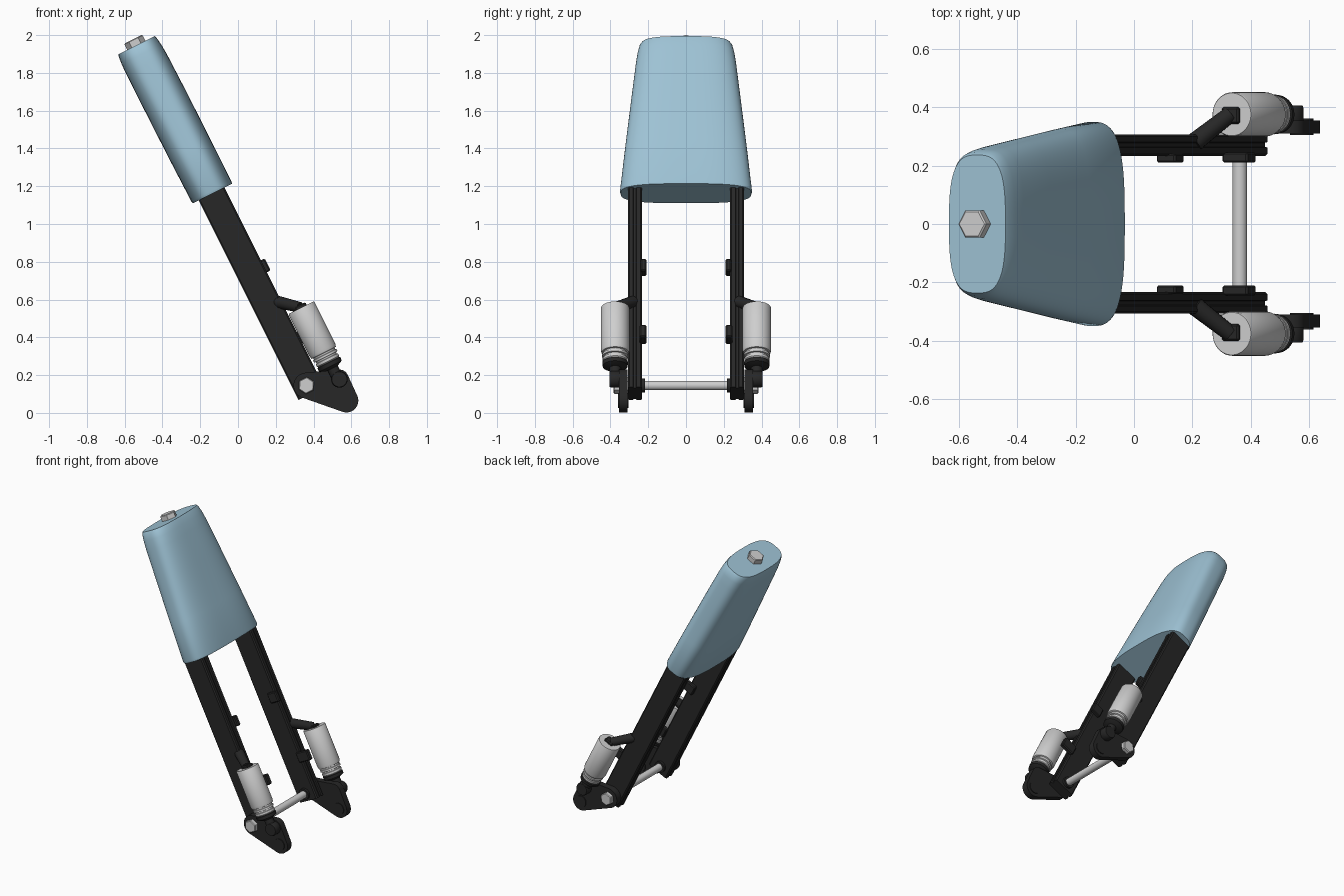
import bpy, bmesh, math
from mathutils import Vector, Matrix

if "Cube" in bpy.data.objects:
    bpy.data.objects.remove(bpy.data.objects["Cube"])

# Leaning frame: local x = forward of the leg, y = sideways, z = up along the leg
A = math.atan(0.5)
C, S = math.cos(A), math.sin(A)
FRAME = Matrix(((C, 0, -S, 0.362), (0, 1, 0, 0), (S, 0, C, 0.145), (0, 0, 0, 1)))


def material(name, rgb):
    m = bpy.data.materials.new(name)
    m.diffuse_color = (*rgb, 1)
    m.use_nodes = True
    m.node_tree.nodes["Principled BSDF"].inputs["Base Color"].default_value = m.diffuse_color
    return m


BLUE = material("soft blue", (0.34, 0.54, 0.66))
BLACK = material("black", (0.02, 0.02, 0.02))
GREY = material("light grey", (0.62, 0.62, 0.62))


def finish(name, bm, mat):
    bm.transform(FRAME)
    bmesh.ops.recalc_face_normals(bm, faces=bm.faces)
    me = bpy.data.meshes.new(name)
    bm.to_mesh(me)
    bm.free()
    me.materials.append(mat)
    ob = bpy.data.objects.new(name, me)
    bpy.context.collection.objects.link(ob)
    bpy.ops.object.select_all(action='DESELECT')
    ob.select_set(True)
    bpy.context.view_layer.objects.active = ob
    bpy.ops.object.shade_smooth_by_angle(angle=math.radians(35))
    return ob


def loft(name, rings, mat):
    """Skin a list of equally long point rings and cap both ends."""
    bm = bmesh.new()
    vs = [[bm.verts.new(p) for p in r] for r in rings]
    n = len(vs[0])
    for a, b in zip(vs, vs[1:]):
        for i in range(n):
            j = (i + 1) % n
            bm.faces.new((a[i], a[j], b[j], b[i]))
    bm.faces.new(vs[0][::-1])
    bm.faces.new(vs[-1])
    return finish(name, bm, mat)


def lathe(name, p0, axis, steps, mat, n=32):
    """Turned part: steps are (distance along axis, radius)."""
    p0, axis = Vector(p0), Vector(axis).normalized()
    side = axis.cross(Vector((0, 1, 0)))
    if side.length < 0.01:
        side = Vector((1, 0, 0))
    side.normalize()
    up = axis.cross(side)
    ang = [2 * math.pi * i / n for i in range(n)]
    loft(name, [[p0 + axis * d + (side * math.cos(a) + up * math.sin(a)) * r for a in ang]
                for d, r in steps], mat)


def box(name, x, y, z, mat, bevel=0.006):
    bm = bmesh.new()
    bmesh.ops.create_cube(bm, size=1)
    for v in bm.verts:
        v.co = [(r[0] + r[1]) / 2 + c * (r[1] - r[0]) for c, r in zip(v.co, (x, y, z))]
    bmesh.ops.bevel(bm, geom=bm.edges[:], offset=bevel, segments=1, affect='EDGES')
    finish(name, bm, mat)


def oval(s, a, b, t, n=96, p=3.0):
    pts = []
    for i in range(n):
        w = 2 * math.pi * i / n
        c, d = math.cos(w), math.sin(w)
        pts.append((t + math.copysign(abs(c) ** (2 / p), c) * b,
                    math.copysign(abs(d) ** (2 / p), d) * a, s))
    return pts


# Shroud over the upper legs
loft("upper_cover", [oval(*r) for r in (
    (1.132, 0.345, 0.116, 0.01), (1.145, 0.349, 0.119, 0.01), (1.4, 0.322, 0.121, 0.008),
    (1.7, 0.288, 0.121, 0.006), (1.9, 0.265, 0.120, 0.004), (1.96, 0.256, 0.117, 0.003),
    (2.0, 0.246, 0.112, 0.002), (2.013, 0.236, 0.108, 0.002))], BLUE)

# Hex bolt on top of the cover
lathe("top_bolt", (0, 0, 2.0), (0, 0, 1), ((0, 0.054), (0.045, 0.054), (0.05, 0.048)), GREY, 6)

# Axle joining both legs
lathe("axle", (0, -0.25, 0), (0, 1, 0), ((0, 0.025), (0.5, 0.025)), GREY)

for side, k in (("left", 1), ("right", -1)):
    def yr(a, b):
        return sorted((k * a, k * b))

    # Leg rail with a groove down its front and back faces
    half = [(-0.072, 0.24), (-0.072, 0.262), (-0.062, 0.264), (-0.062, 0.278), (-0.072, 0.28),
            (-0.072, 0.3), (-0.064, 0.307)]
    prof = [(-0.064, 0.233)] + half + [(0.009 - x, y) for x, y in reversed(half)] + [(0.073, 0.233)]
    loft(side + "_leg", [[(x, y * k, s) for x, y in prof] for s in (-0.05, 1.2)], BLACK)

    # Inner tabs and axle bushing
    box(side + "_upper_tab", (0.03, 0.103), yr(0.21, 0.24), (0.63, 0.7), BLACK)
    box(side + "_lower_tab", (0.07, 0.167), yr(0.21, 0.245), (0.207, 0.277), BLACK)
    lathe(side + "_bushing", (0, k * 0.217, 0), (0, k, 0), ((0, 0.038), (0.025, 0.038)), BLACK)

    # Ankle plate: hull of three discs
    bm = bmesh.new()
    for cx, cz, r in ((0, 0, 0.068), (0.171, -0.047, 0.05), (0.154, -0.166, 0.063)):
        for i in range(48):
            w = 2 * math.pi * i / 48
            for y in (0.31, 0.355):
                bm.verts.new((cx + r * math.cos(w), k * y, cz + r * math.sin(w)))
    res = bmesh.ops.convex_hull(bm, input=bm.verts[:])
    junk = {g for g in res['geom_interior'] + res['geom_unused'] if isinstance(g, bmesh.types.BMVert)}
    bmesh.ops.delete(bm, geom=list(junk), context='VERTS')
    bmesh.ops.dissolve_limit(bm, angle_limit=0.01, verts=bm.verts[:], edges=bm.edges[:])
    finish(side + "_ankle_plate", bm, BLACK)
    lathe(side + "_ankle_pin", (0.154, k * 0.305, -0.166), (0, k, 0), ((0, 0.04), (0.056, 0.04)), BLACK)

    # Hex bolt at the axle end
    lathe(side + "_axle_bolt", (0, k * 0.30, 0), (0, k, 0),
          ((0, 0.045), (0.078, 0.045), (0.083, 0.04)), GREY, 6)

    # Damper body with stepped rings at its lower end
    yd, td = k * 0.375, 0.16
    lathe(side + "_damper_body", (td, yd, 0), (0, 0, 1),
          ((0.055, 0.058), (0.064, 0.066), (0.078, 0.066), (0.08, 0.06), (0.088, 0.06),
           (0.09, 0.069), (0.102, 0.069), (0.104, 0.063), (0.112, 0.063), (0.114, 0.072),
           (0.13, 0.076), (0.376, 0.076), (0.381, 0.073)), GREY, 48)

    # Black collar, rod and eye below the damper
    lathe(side + "_damper_collar", (td, yd, 0), (0, 0, 1),
          ((0.02, 0.035), (0.034, 0.066), (0.055, 0.068), (0.06, 0.055)), BLACK)
    lathe(side + "_damper_rod", (td + 0.006, yd, 0), (0, 0, 1), ((-0.05, 0.03), (0.03, 0.03)), BLACK)
    lathe(side + "_damper_eye", (0.171, k * 0.345, -0.049), (0, k, 0),
          ((0, 0.04), (0.01, 0.044), (0.05, 0.044), (0.06, 0.04)), BLACK)

    # Arm from the leg to the top of the damper
    box(side + "_damper_cap", (0.128, 0.192), yr(0.343, 0.4), (0.37, 0.397), BLACK)
    p, q = Vector((0.06, k * 0.28, 0.465)), Vector((0.155, k * 0.375, 0.385))
    lathe(side + "_damper_arm", p, q - p, ((0, 0.033), ((q - p).length, 0.028)), BLACK, 12)
